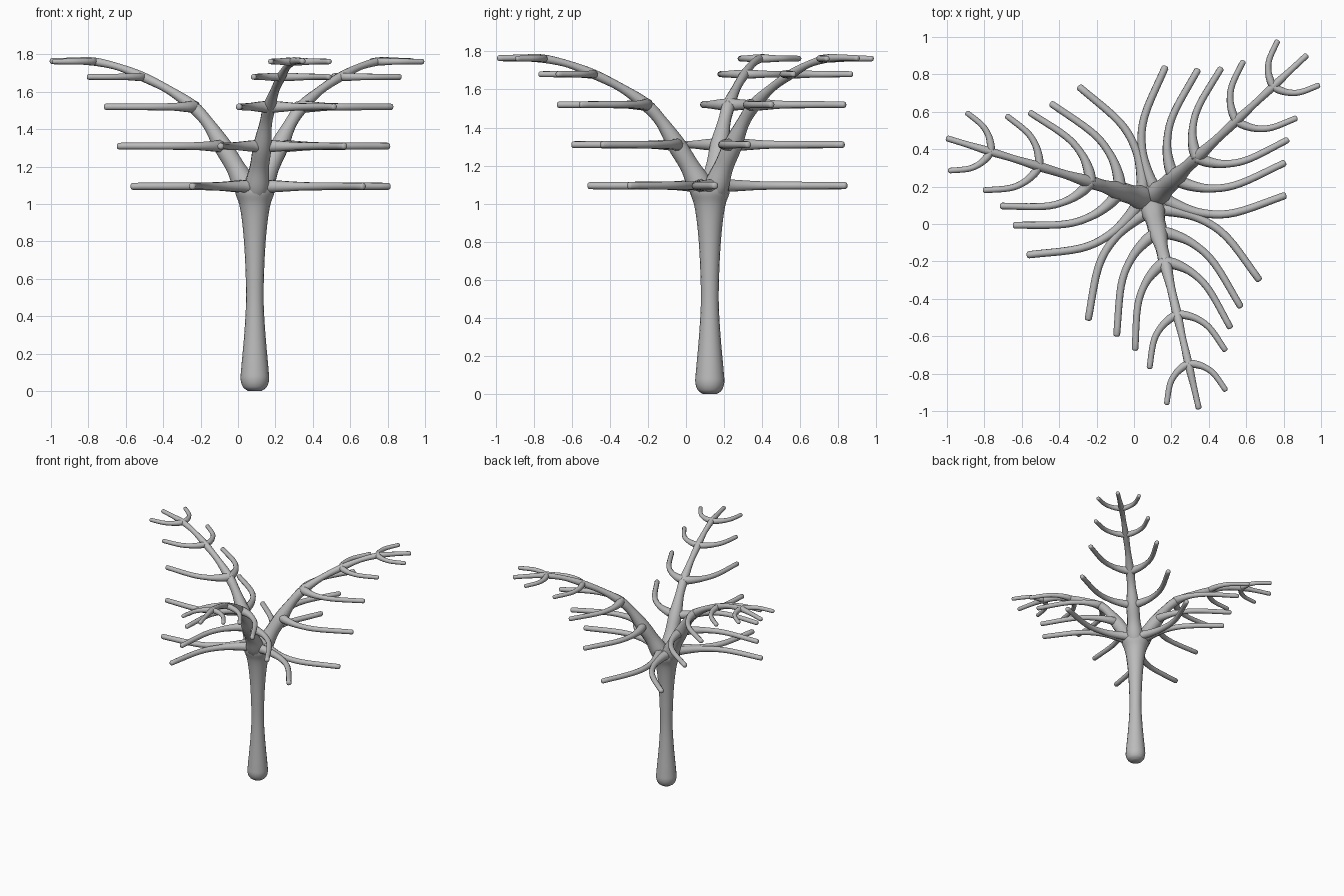
import bpy, bmesh, math
from mathutils import Vector

if "Cube" in bpy.data.objects:
    bpy.data.objects.remove(bpy.data.objects["Cube"])

CX, CY = 0.09, 0.125
ANGLES = [43, 163, 283]

bark = bpy.data.materials.new("grey_bark")
bark.diffuse_color = (0.5, 0.5, 0.5, 1)
bark.use_nodes = True
bark.node_tree.nodes["Principled BSDF"].inputs["Base Color"].default_value = bark.diffuse_color


def smooth_path(pts, n=5):
    """Catmull-Rom through (x, y, z, radius) points."""
    p = [Vector(q) for q in pts]
    p = [p[0] * 2 - p[1]] + p + [p[-1] * 2 - p[-2]]
    out = []
    for i in range(1, len(p) - 2):
        a, b, c, d = p[i - 1:i + 3]
        for k in range(n):
            t = k / n
            out.append(0.5 * (2 * b + (c - a) * t + (2 * a - 5 * b + 4 * c - d) * t * t
                              + (3 * b - a - 3 * c + d) * t ** 3))
    return out + [p[-2]]


def tube(bm, pts, sides=12):
    """Tapered tube along a smooth path, with a rounded end."""
    path = [(Vector(q[:3]), q[3]) for q in smooth_path(pts)]
    end, r = path[-1]
    d = (end - path[-2][0]).normalized()
    path[-1] = (end - d * r * 0.6, r)
    path += [(end - d * r * 0.2, r * 0.8), (end, r * 0.4)]
    rings, side = [], None
    for i, (c, r) in enumerate(path):
        t = (path[min(i + 1, len(path) - 1)][0] - path[max(i - 1, 0)][0]).normalized()
        if side is None:
            side = t.orthogonal()
        side = (side - t * side.dot(t)).normalized()
        up = t.cross(side)
        rings.append([bm.verts.new(c + r * (math.cos(a) * side + math.sin(a) * up))
                      for a in (2 * math.pi * k / sides for k in range(sides))])
    for a, b in zip(rings, rings[1:]):
        for k in range(sides):
            j = (k + 1) % sides
            bm.faces.new((a[k], a[j], b[j], b[k]))
    bm.faces.new(rings[0][::-1])
    bm.faces.new(rings[-1])


def finish(name, bm):
    bmesh.ops.recalc_face_normals(bm, faces=bm.faces)
    for f in bm.faces:
        f.smooth = True
    me = bpy.data.meshes.new(name)
    bm.to_mesh(me)
    bm.free()
    me.materials.append(bark)
    ob = bpy.data.objects.new(name, me)
    bpy.context.collection.objects.link(ob)


def place(ang, u, v, z, r):
    """Local point: u along the branch, v sideways."""
    a = math.radians(ang)
    return (CX + u * math.cos(a) - v * math.sin(a),
            CY + u * math.sin(a) + v * math.cos(a), z, r)


# Trunk: swollen foot, narrow waist, flared crown
bm = bmesh.new()
tube(bm, [(CX, CY, z, r) for z, r in [
    (0, 0.035), (0.02, 0.062), (0.06, 0.076), (0.12, 0.073), (0.3, 0.057), (0.48, 0.047),
    (0.65, 0.05), (0.8, 0.058), (0.92, 0.070), (1.0, 0.084), (1.06, 0.104), (1.10, 0.098),
    (1.13, 0.06)]], 16)
finish("trunk", bm)

# Main branches: arching spine (u, z, radius), slightly thicker at each fork
SPINE = [(0.015, 1.02, 0.055), (0.055, 1.10, 0.066), (0.11, 1.20, 0.052), (0.18, 1.31, 0.050),
         (0.26, 1.43, 0.034), (0.345, 1.52, 0.034), (0.48, 1.61, 0.023), (0.625, 1.68, 0.025),
         (0.76, 1.732, 0.019), (0.90, 1.762, 0.022), (1.02, 1.766, 0.017), (1.145, 1.764, 0.016)]

# Twigs: node u, z, tip u, tip v, radius
TWIGS = [(0.05, 1.095, 0.55, 0.472, 0.021), (0.175, 1.31, 0.667, 0.342, 0.020),
         (0.34, 1.52, 0.763, 0.263, 0.019), (0.625, 1.68, 0.875, 0.21, 0.017),
         (0.895, 1.762, 1.083, 0.164, 0.016)]

# Shared twig curve: forward fraction, sideways fraction, radius factor
CURVE = [(0, 0, 1.8), (0.06, 0.22, 1.5), (0.21, 0.5, 1.08), (0.47, 0.75, 1), (1, 1, 0.92)]

for n, ang in enumerate(ANGLES, 1):
    bm = bmesh.new()
    tube(bm, [place(ang, u, 0, z, r) for u, z, r in SPINE])
    finish(f"main_branch_{n}", bm)
    bm = bmesh.new()
    for i, (u0, z, u1, v1, r) in enumerate(TWIGS):
        for s in (-1, 1):
            tube(bm, [place(ang, u0 + (u1 - u0) * f, s * v1 * g, z,
                            r * (k if i < 3 else min(k, 1.3)))
                      for f, g, k in CURVE], 10)
    finish(f"twigs_{n}", bm)
